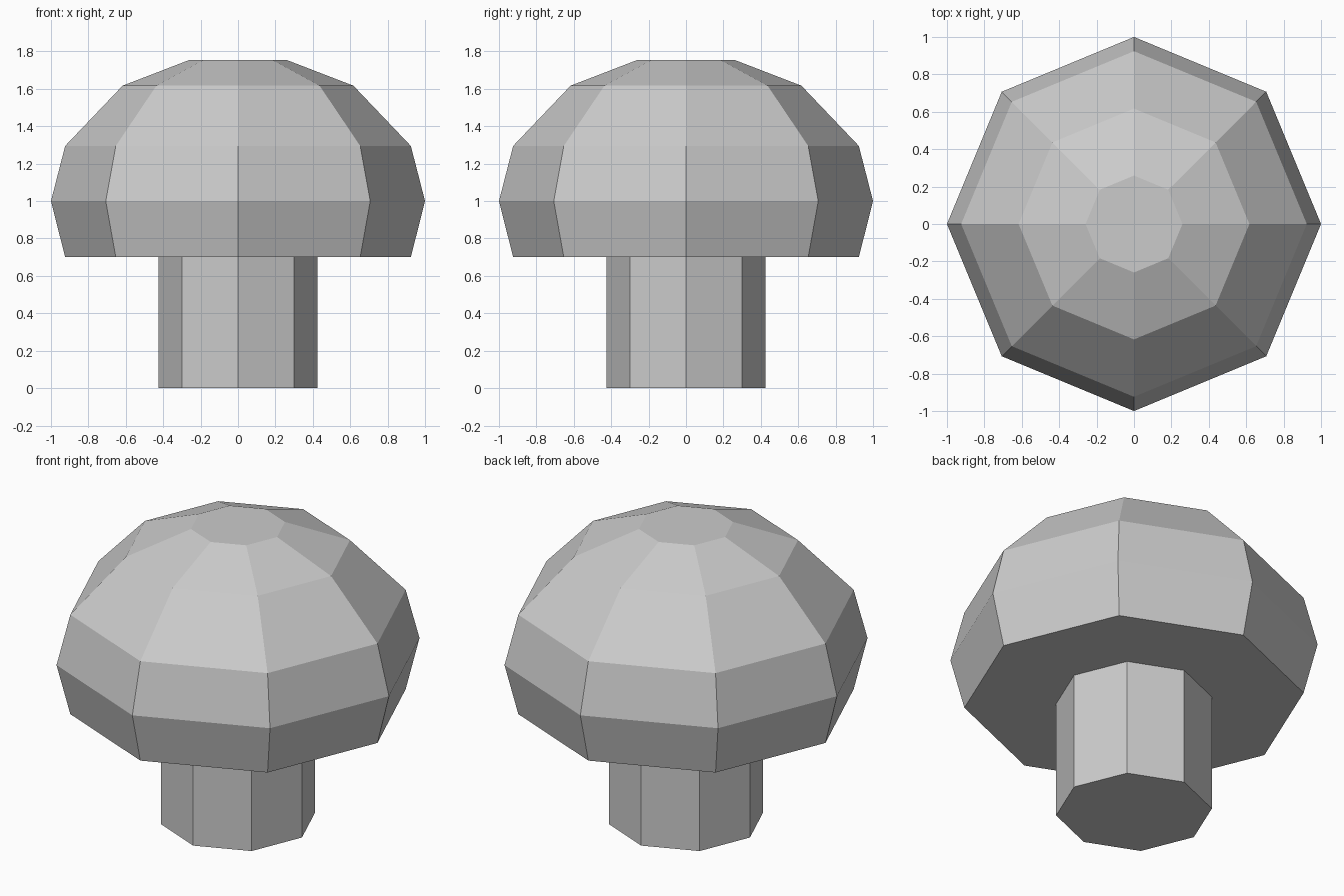
import bpy
import bmesh
from math import cos, sin, tau

if "Cube" in bpy.data.objects:
    bpy.data.objects.remove(bpy.data.objects["Cube"])

SIDES = 8


def lathe(name, profile):
    """Closed, flat-faced solid from (radius, z) rings listed bottom to top."""
    bm = bmesh.new()
    rings = [[bm.verts.new((r * cos(tau * i / SIDES), r * sin(tau * i / SIDES), z))
              for i in range(SIDES)] for r, z in profile]
    for low, high in zip(rings, rings[1:]):
        for i in range(SIDES):
            j = (i + 1) % SIDES
            bm.faces.new((low[i], low[j], high[j], high[i]))
    bm.faces.new(rings[0][::-1])
    bm.faces.new(rings[-1])
    mesh = bpy.data.meshes.new(name)
    bm.to_mesh(mesh)
    bm.free()
    obj = bpy.data.objects.new(name, mesh)
    bpy.context.collection.objects.link(obj)
    return obj


# Octagonal stem, seated slightly inside the cap
lathe("stem", [(0.424, 0.0), (0.424, 0.72)])

# Faceted dome cap with flat underside and flat top
lathe("cap", [(0.924, 0.70), (1.0, 1.0), (0.924, 1.295), (0.617, 1.617), (0.259, 1.755)])
